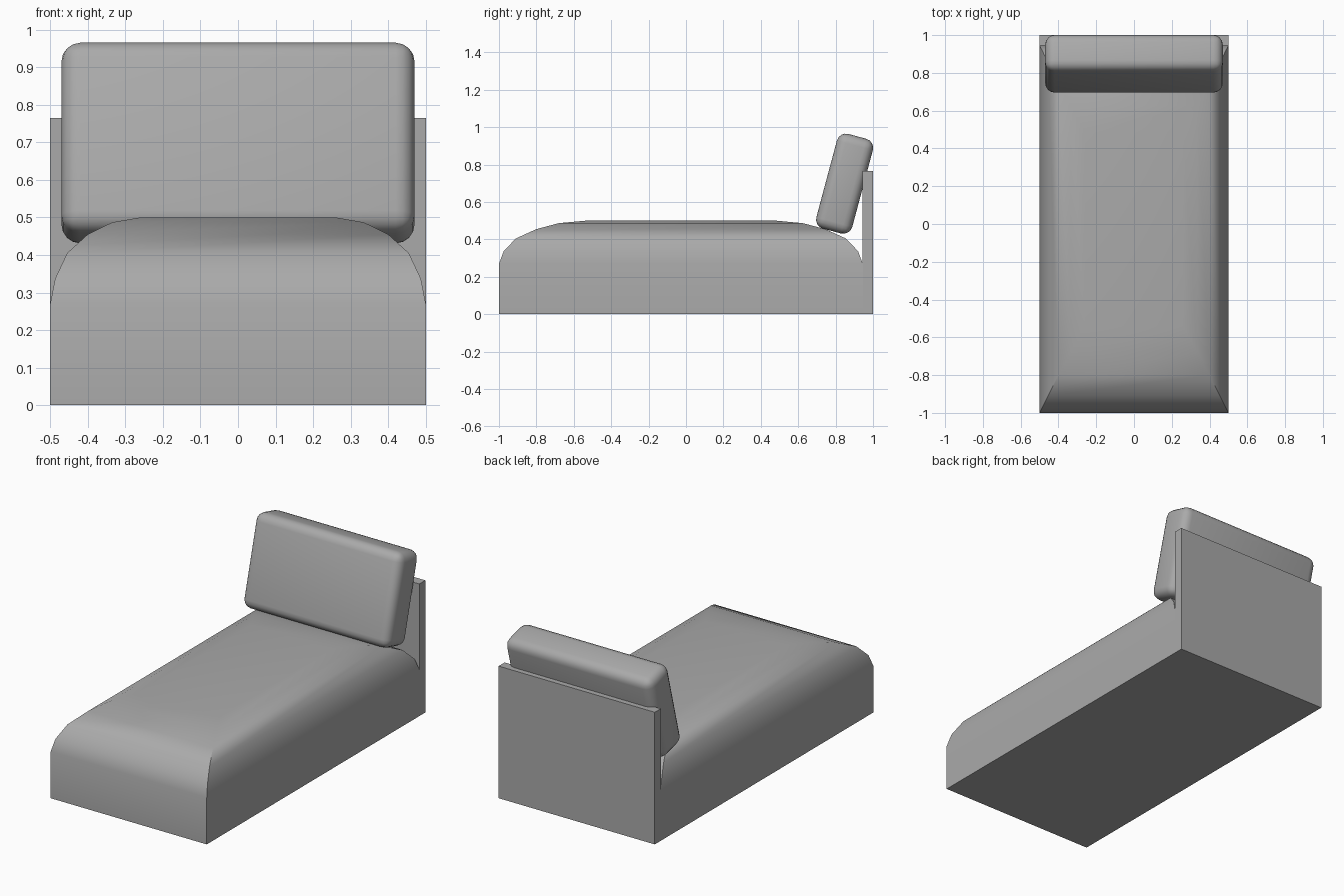
import bpy, bmesh, math

cube = bpy.data.objects.get("Cube")
if cube:
    bpy.data.objects.remove(cube, do_unlink=True)

# Upholstery colour
GREY = (0.4, 0.4, 0.4, 1)
fabric = bpy.data.materials.new("grey_fabric")
fabric.use_nodes = True
fabric.diffuse_color = GREY
fabric.node_tree.nodes["Principled BSDF"].inputs["Base Color"].default_value = GREY


def add_object(name, bm):
    bmesh.ops.recalc_face_normals(bm, faces=bm.faces)
    mesh = bpy.data.meshes.new(name)
    bm.to_mesh(mesh)
    bm.free()
    mesh.materials.append(fabric)
    obj = bpy.data.objects.new(name, mesh)
    bpy.context.collection.objects.link(obj)
    return obj


def smooth(obj, degrees):
    bpy.ops.object.select_all(action='DESELECT')
    obj.select_set(True)
    bpy.context.view_layer.objects.active = obj
    bpy.ops.object.shade_smooth_by_angle(angle=math.radians(degrees))


def box(name, size, centre):
    bm = bmesh.new()
    bmesh.ops.create_cube(bm, size=1)
    bmesh.ops.scale(bm, vec=size, verts=bm.verts)
    obj = add_object(name, bm)
    obj.location = centre
    return obj


# Seat: rectangular rings shrinking into a domed top (x inset, y inset, z)
FRONT, BACK, HALF_WIDTH = -1.0, 0.945, 0.5
profile = [(0, 0, 0), (0, 0, 0.27), (0.013, 0.025, 0.337), (0.045, 0.09, 0.405),
           (0.1, 0.2, 0.455), (0.165, 0.32, 0.487), (0.24, 0.46, 0.5)]
bm = bmesh.new()
rings = []
for dx, dy, z in profile:
    x, y0, y1 = HALF_WIDTH - dx, FRONT + dy, BACK - dy
    corners = [(-x, y0), (x, y0), (x, y1), (-x, y1)]
    rings.append([bm.verts.new((cx, cy, z)) for cx, cy in corners])
for low, high in zip(rings, rings[1:]):
    for i in range(4):
        j = (i + 1) % 4
        bm.faces.new((low[i], low[j], high[j], high[i]))
bm.faces.new(rings[0])
bm.faces.new(rings[-1])
smooth(add_object("seat", bm), 30)

# Thin upright panel behind the seat
box("back_panel", (1, 1 - BACK, 0.765), (0, (1 + BACK) / 2, 0.3825))

# Rounded cushion leaning on the panel
cushion = box("back_cushion", (0.94, 0.199, 0.524), (0, 0.848, 0.698))
cushion.rotation_euler.x = math.radians(-15)
bevel = cushion.modifiers.new("rounding", 'BEVEL')
bevel.width = 0.05
bevel.segments = 4
smooth(cushion, 30)
for face in cushion.data.polygons:
    face.use_smooth = True
for edge in cushion.data.edges:
    edge.use_edge_sharp = False
